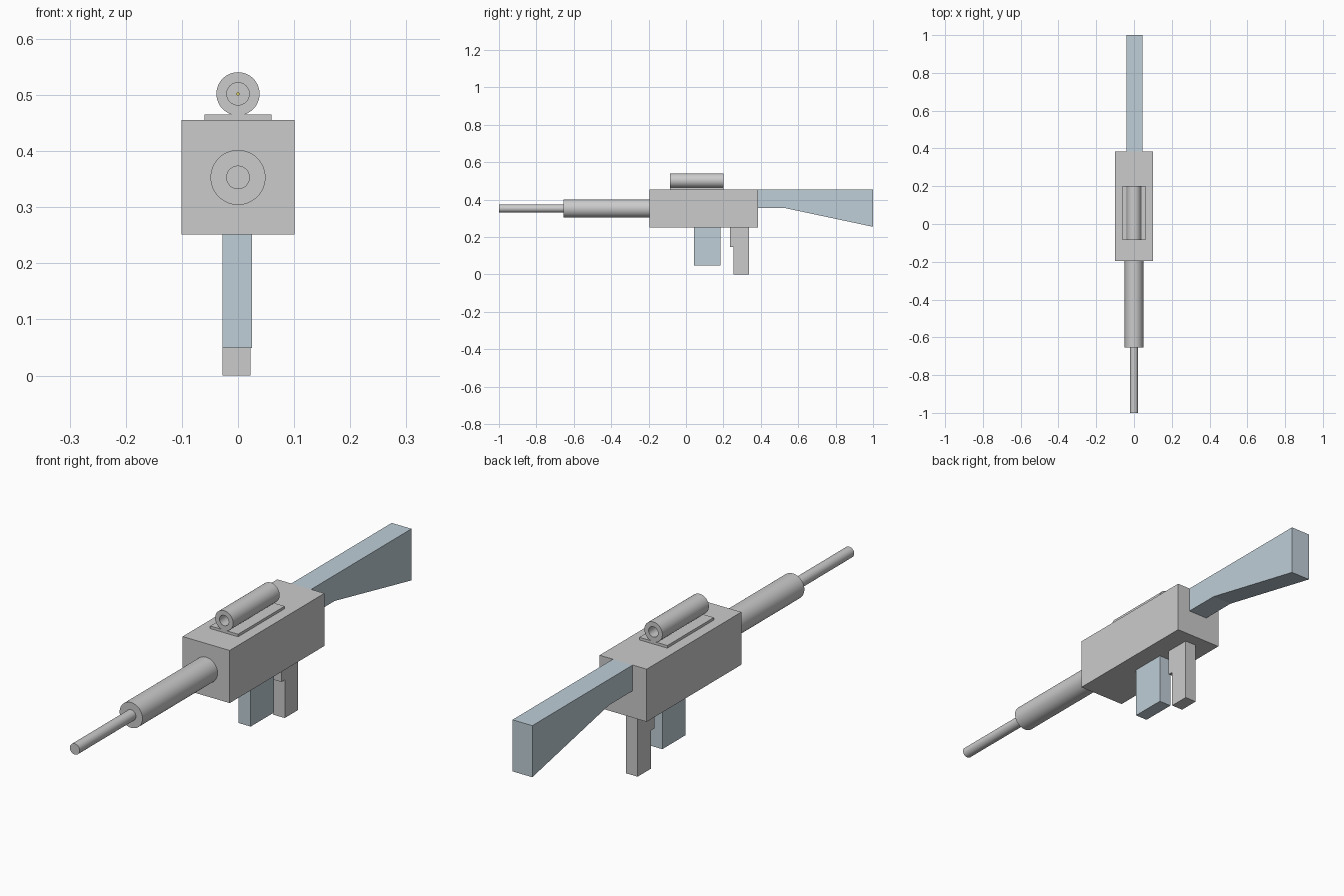
import bpy, bmesh, math

if "Cube" in bpy.data.objects:
    bpy.data.objects.remove(bpy.data.objects["Cube"])


def material(name, color):
    m = bpy.data.materials.new(name)
    m.diffuse_color = color
    m.use_nodes = True
    m.node_tree.nodes["Principled BSDF"].inputs["Base Color"].default_value = m.diffuse_color
    return m


BLUE = material("blue_grey", (0.52, 0.62, 0.68, 1))
DOT = material("yellow", (0.75, 0.65, 0.1, 1))


def finish(name, bm, mat=None, smooth=False):
    bmesh.ops.recalc_face_normals(bm, faces=bm.faces)
    me = bpy.data.meshes.new(name)
    bm.to_mesh(me)
    bm.free()
    ob = bpy.data.objects.new(name, me)
    bpy.context.collection.objects.link(ob)
    if mat:
        me.materials.append(mat)
    if smooth:
        bpy.ops.object.select_all(action='DESELECT')
        ob.select_set(True)
        bpy.context.view_layer.objects.active = ob
        bpy.ops.object.shade_smooth_by_angle(angle=math.radians(35))
    return ob


def extrude_profile(name, points, x0, x1, mat=None):
    """Side outline in (y, z), extruded from x0 to x1."""
    bm = bmesh.new()
    face = bm.faces.new([bm.verts.new((x0, y, z)) for y, z in points])
    ext = bmesh.ops.extrude_face_region(bm, geom=[face])
    verts = [g for g in ext["geom"] if isinstance(g, bmesh.types.BMVert)]
    bmesh.ops.translate(bm, vec=(x1 - x0, 0, 0), verts=verts)
    return finish(name, bm, mat)


def box(name, x0, x1, y0, y1, z0, z1, mat=None):
    return extrude_profile(name, [(y0, z0), (y1, z0), (y1, z1), (y0, z1)], x0, x1, mat)


def rod(name, r, y0, y1, z, inner=0, mat=None, n=48):
    """Solid rod along y, or an open tube when inner is given."""
    bm = bmesh.new()

    def ring(rad, y):
        return [bm.verts.new((rad * math.cos(2 * math.pi * i / n), y,
                              z + rad * math.sin(2 * math.pi * i / n))) for i in range(n)]

    rings = [ring(r, y0), ring(r, y1)]
    if inner:
        rings += [ring(inner, y1), ring(inner, y0)]
        pairs = list(zip(rings, rings[1:] + rings[:1]))
    else:
        bm.faces.new(rings[0])
        bm.faces.new(rings[1])
        pairs = [(rings[0], rings[1])]
    for a, b in pairs:
        for i in range(n):
            j = (i + 1) % n
            bm.faces.new((a[i], a[j], b[j], b[i]))
    return finish(name, bm, mat, smooth=True)


# Receiver and barrel
box("receiver", -0.101, 0.101, -0.195, 0.385, 0.251, 0.455)
rod("barrel_sleeve", 0.049, -0.655, -0.19, 0.353)
rod("barrel", 0.021, -1.0, -0.65, 0.353)

# Stock
extrude_profile("stock", [(0.385, 0.355), (0.53, 0.355), (1.0, 0.255),
                          (1.0, 0.455), (0.385, 0.455)], -0.041, 0.044, BLUE)

# Magazine, grip with stepped trigger
box("magazine", -0.028, 0.025, 0.042, 0.185, 0.049, 0.255, BLUE)
extrude_profile("grip_and_trigger", [(0.255, 0), (0.336, 0), (0.336, 0.255), (0.234, 0.255),
                                     (0.234, 0.148), (0.255, 0.148)], -0.028, 0.022)

# Sight: mount plate, tube, lens and aiming dot
box("sight_mount", -0.06, 0.06, -0.085, 0.2, 0.453, 0.465)
rod("sight_tube", 0.0385, -0.085, 0.2, 0.502, inner=0.02)
rod("sight_lens", 0.0202, 0.05, 0.06, 0.502)
rod("aiming_dot", 0.003, 0.047, 0.063, 0.502, mat=DOT, n=12)
